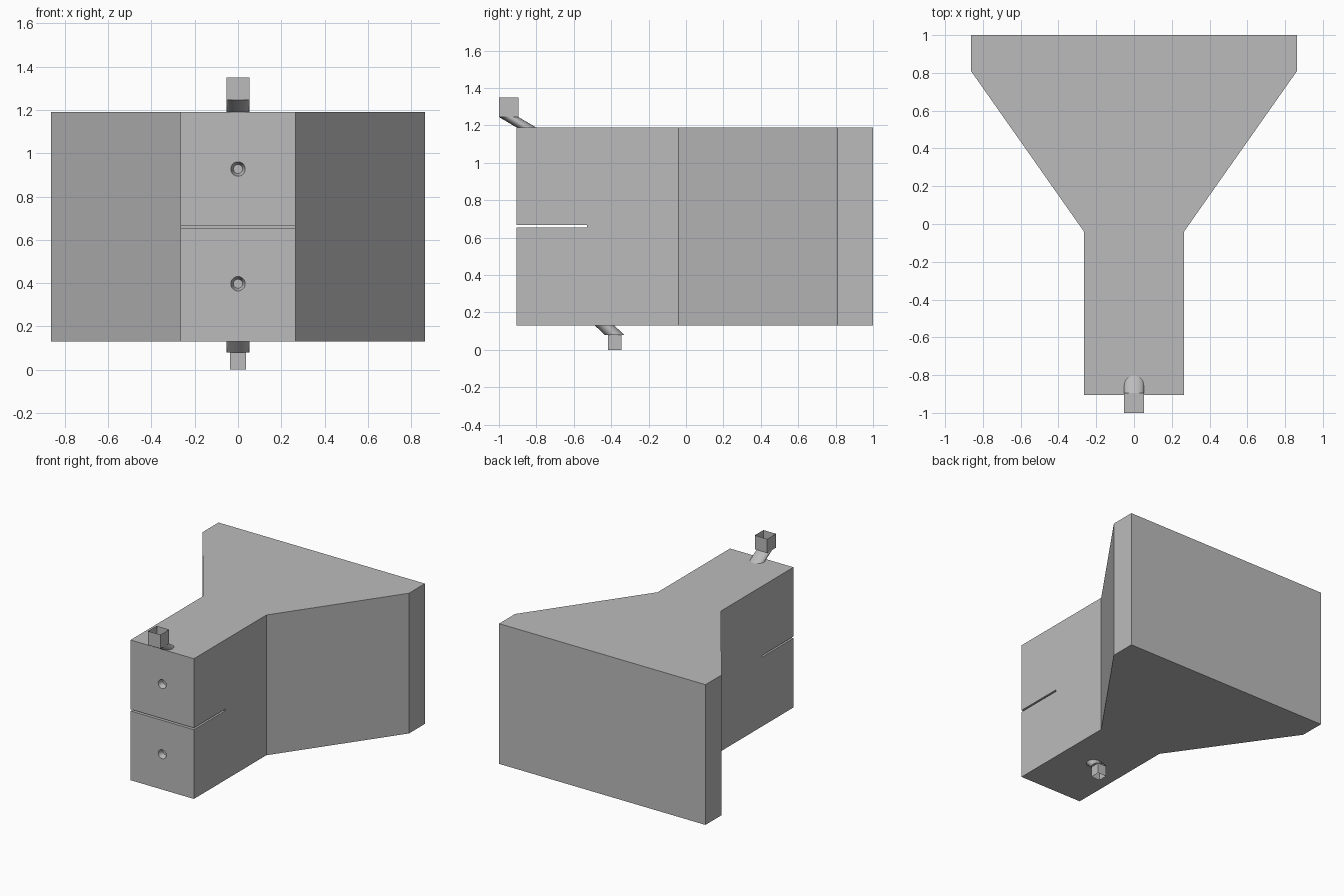
import bpy, bmesh, math
from mathutils import Matrix, Vector

cube = bpy.data.objects.get("Cube")
if cube:
    bpy.data.objects.remove(cube, do_unlink=True)

BASE_Z, TOP_Z = 0.13, 1.19

grey = bpy.data.materials.new("plain grey")
grey.use_nodes = True
grey.diffuse_color = (0.5, 0.5, 0.5, 1)
grey.node_tree.nodes["Principled BSDF"].inputs["Base Color"].default_value = (0.5, 0.5, 0.5, 1)


def make_object(name, bm, smooth=False):
    mesh = bpy.data.meshes.new(name)
    bm.to_mesh(mesh)
    bm.free()
    mesh.materials.append(grey)
    obj = bpy.data.objects.new(name, mesh)
    bpy.context.collection.objects.link(obj)
    for poly in mesh.polygons:
        poly.use_smooth = smooth
    return obj


def cut(target, cutter):
    """Subtract the cutter from the target, then discard it."""
    cutter.hide_render = True
    mod = target.modifiers.new("cut", "BOOLEAN")
    mod.operation, mod.solver, mod.object = "DIFFERENCE", "EXACT", cutter
    bpy.context.view_layer.objects.active = target
    bpy.ops.object.modifier_apply(modifier=mod.name)
    bpy.data.objects.remove(cutter, do_unlink=True)


def open_box(name, half, y, z0, z1, open_up):
    """Thin square socket with one open end."""
    bm = bmesh.new()
    size = Matrix.Diagonal((half * 2, half * 2, z1 - z0, 1))
    bmesh.ops.create_cube(bm, size=1, matrix=Matrix.Translation((0, y, (z0 + z1) / 2)) @ size)
    bm.normal_update()
    ends = [f for f in bm.faces if (f.normal.z > 0.5) == open_up and abs(f.normal.z) > 0.5]
    bmesh.ops.delete(bm, geom=ends, context="FACES_ONLY")
    return make_object(name, bm)


def slanted_pipe(name, radius, y0, z0, y1, z1):
    """Sheared tube whose two ends stay level."""
    bm = bmesh.new()
    rings = []
    for y, z in ((y0, z0), (y1, z1)):
        ring = bmesh.ops.create_circle(bm, segments=32, radius=radius,
                                       matrix=Matrix.Translation((0, y, z)))["verts"]
        rings += list({e for v in ring for e in v.link_edges})
    bmesh.ops.bridge_loops(bm, edges=rings)
    bmesh.ops.recalc_face_normals(bm, faces=bm.faces)
    return make_object(name, bm, smooth=True)


# Body: narrow neck flaring to a wide back
half_outline = [(0.265, -0.905), (0.265, -0.04), (0.863, 0.81), (0.863, 1.0)]
outline = half_outline + [(-x, y) for x, y in reversed(half_outline)]
bm = bmesh.new()
floor = bm.faces.new([bm.verts.new((x, y, BASE_Z)) for x, y in outline])
top = bmesh.ops.extrude_face_region(bm, geom=[floor])["geom"]
bmesh.ops.translate(bm, vec=(0, 0, TOP_Z - BASE_Z),
                    verts=[g for g in top if isinstance(g, bmesh.types.BMVert)])
bmesh.ops.recalc_face_normals(bm, faces=bm.faces)
body = make_object("body", bm)

# Thin slot across the neck
bm = bmesh.new()
bmesh.ops.create_cube(bm, size=1, matrix=Matrix.Translation((0, -0.78, 0.66))
                      @ Matrix.Diagonal((0.8, 0.5, 0.013, 1)))
cut(body, make_object("slot_cutter", bm))

# Tapered holes in the front
for z in (0.397, 0.927):
    bm = bmesh.new()
    bmesh.ops.create_cone(bm, cap_ends=True, segments=32, radius1=0.046, radius2=0.021, depth=0.08,
                          matrix=Matrix.Translation((0, -0.905, z)) @ Matrix.Rotation(-math.pi / 2, 4, "X"))
    cut(body, make_object("hole_cutter", bm))

# Upper and lower fittings
slanted_pipe("upper_pipe", 0.052, -0.855, TOP_Z, -0.948, 1.245)
open_box("upper_socket", 0.052, -0.948, 1.245, 1.35, True)
slanted_pipe("lower_pipe", 0.052, -0.435, BASE_Z, -0.382, 0.08)
open_box("lower_socket", 0.036, -0.382, 0, 0.08, False)
